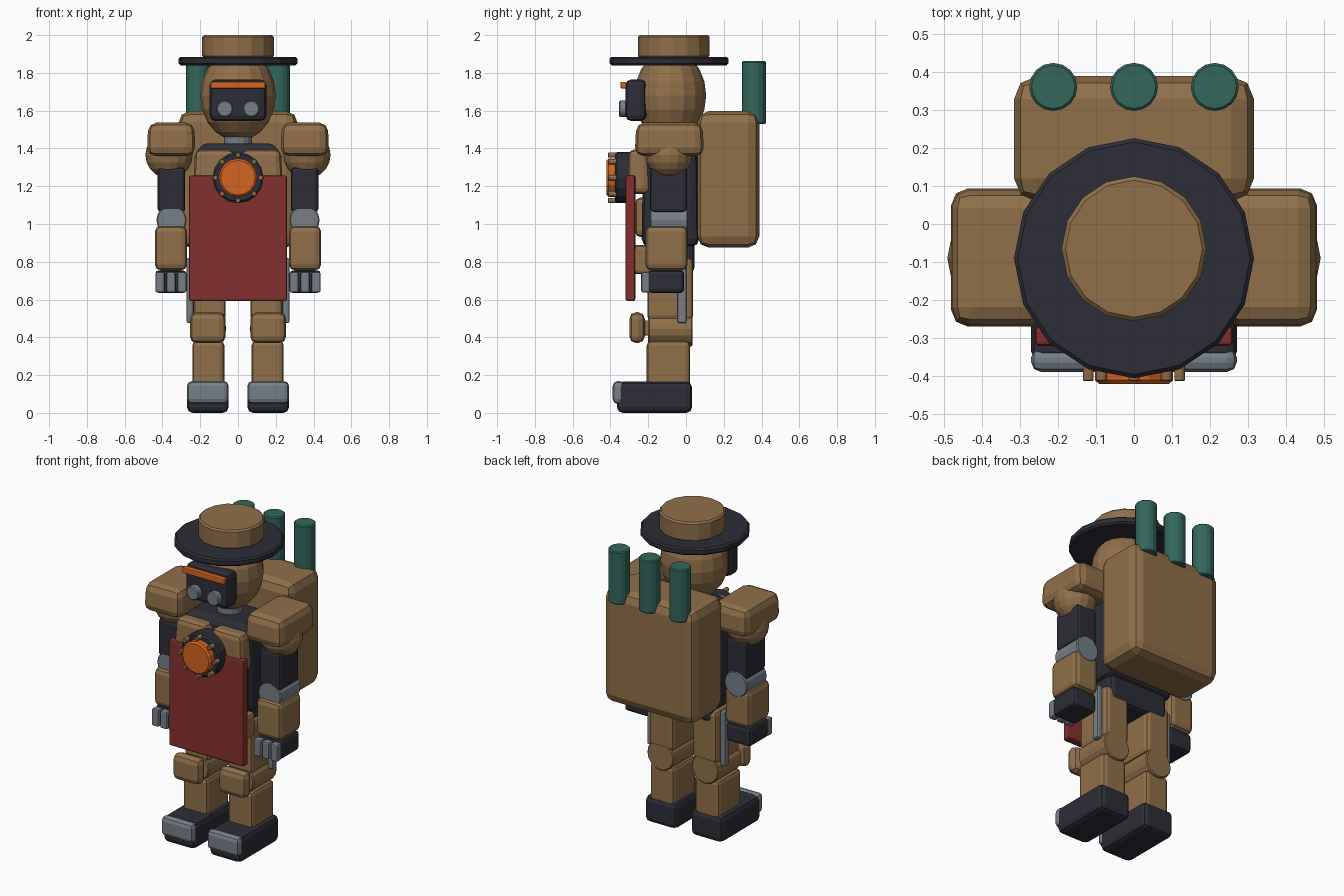
import bpy, bmesh, math
from mathutils import Matrix, Vector

if "Cube" in bpy.data.objects:
    bpy.data.objects.remove(bpy.data.objects["Cube"])


def material(name, r, g, b):
    m = bpy.data.materials.new(name)
    m.use_nodes = True
    m.diffuse_color = (r, g, b, 1)
    m.node_tree.nodes["Principled BSDF"].inputs["Base Color"].default_value = (r, g, b, 1)
    return m


BROWN = material("leather brown", 0.28, 0.16, 0.068)
NAVY = material("dark navy", 0.026, 0.027, 0.038)
RED = material("apron red", 0.23, 0.03, 0.028)
ORANGE = material("glow orange", 0.66, 0.13, 0.014)
GREY = material("steel grey", 0.18, 0.215, 0.245)
GREEN = material("tube green", 0.033, 0.135, 0.105)


def finish(name, bm, mat, bevel=0.0, segments=2):
    mesh = bpy.data.meshes.new(name)
    bm.to_mesh(mesh)
    bm.free()
    mesh.materials.append(mat)
    ob = bpy.data.objects.new(name, mesh)
    bpy.context.collection.objects.link(ob)
    if bevel:
        mod = ob.modifiers.new("Bevel", "BEVEL")
        mod.width = bevel
        mod.segments = segments
        mod.limit_method = "ANGLE"
        mod.angle_limit = math.radians(40)
    return ob


def box(name, mat, x, y, z, bevel=0.02, taper=1.0, side=1):
    """Bevelled box from (min, max) ranges; taper narrows the top."""
    bm = bmesh.new()
    bmesh.ops.create_cube(bm, size=1)
    size = [r[1] - r[0] for r in (x, y, z)]
    mid = Vector([(r[0] + r[1]) / 2 for r in (x, y, z)])
    mid.x *= side
    for v in bm.verts:
        k = taper if v.co.z > 0 else 1
        v.co = mid + Vector((v.co.x * size[0] * k, v.co.y * size[1] * k, v.co.z * size[2]))
    return finish(name, bm, mat, bevel)


def cylinder(name, mat, radius, start, end, axis="Z", centre=(0, 0), sides=16, bevel=0.006):
    """Cylinder along Z (centre = x, y) or along Y (centre = x, z)."""
    bm = bmesh.new()
    bmesh.ops.create_cone(bm, cap_ends=True, segments=sides, radius1=radius,
                          radius2=radius, depth=end - start)
    mid = (start + end) / 2
    if axis == "Y":
        place = Matrix.Translation((centre[0], mid, centre[1])) @ Matrix.Rotation(math.pi / 2, 4, "X")
    else:
        place = Matrix.Translation((centre[0], centre[1], mid))
    bm.transform(place)
    return finish(name, bm, mat, bevel, 1)


def ball(name, mat, centre, radii):
    bm = bmesh.new()
    bmesh.ops.create_uvsphere(bm, u_segments=16, v_segments=10, radius=1)
    bm.transform(Matrix.Translation(centre) @ Matrix.Diagonal((*radii, 1)))
    return finish(name, bm, mat)


# Head and hat
ball("head", BROWN, (0, -0.083, 1.68), (0.2, 0.19, 0.24))
cylinder("hat_brim", NAVY, 0.315, 1.84, 1.885, centre=(0, -0.09), bevel=0.01)
cylinder("hat_crown", BROWN, 0.19, 1.88, 2.0, centre=(0, -0.065), bevel=0.01)
cylinder("neck", GREY, 0.075, 1.38, 1.5, centre=(0, -0.08))

# Face mask
box("visor", NAVY, (-0.15, 0.15), (-0.32, -0.21), (1.545, 1.765), 0.03)
box("visor_strip", ORANGE, (-0.145, 0.145), (-0.347, -0.315), (1.717, 1.753), 0.006)

# Torso
box("torso", NAVY, (-0.24, 0.24), (-0.235, 0.07), (0.88, 1.4), 0.04, 0.95)
box("collar", NAVY, (-0.23, 0.23), (-0.24, 0.06), (1.37, 1.425), 0.015, 0.8)
box("pelvis", NAVY, (-0.21, 0.21), (-0.2, 0.045), (0.74, 0.92), 0.03)
box("belly_plate", BROWN, (-0.16, 0.16), (-0.27, -0.2), (0.93, 1.14), 0.03)
box("apron", RED, (-0.26, 0.26), (-0.32, -0.268), (0.592, 1.257), 0.012)

# Chest lamp with its ring of bolts
cylinder("lamp_housing", NAVY, 0.135, -0.375, -0.27, "Y", (0, 1.245), bevel=0.01)
cylinder("lamp_lens", ORANGE, 0.102, -0.42, -0.36, "Y", (0, 1.245), bevel=0.01)
for i in range(8):
    a = i * math.pi / 4
    cylinder("lamp_bolt", BROWN, 0.015, -0.412, -0.365, "Y",
             (0.12 * math.cos(a), 1.245 + 0.12 * math.sin(a)), 8, 0.003)

# Backpack
box("backpack", BROWN, (-0.315, 0.315), (0.06, 0.388), (0.875, 1.597), 0.06)
for x in (-0.212, 0, 0.212):
    cylinder("backpack_tube", GREEN, 0.063, 1.53, 1.862, centre=(x, 0.36))

# Paired parts
for s, label in ((1, "left_"), (-1, "right_")):
    def part(name, mat, x, y, z, bevel=0.02, taper=1.0):
        box(label + name, mat, x, y, z, bevel, taper, s)

    cylinder(label + "eye", GREY, 0.044, -0.355, -0.3, "Y", (s * 0.07, 1.61))
    part("chest_plate", BROWN, (0.008, 0.24), (-0.31, -0.19), (1.16, 1.395), 0.03, 0.88)

    # Arm
    part("shoulder_pad", BROWN, (0.225, 0.482), (-0.272, 0.096), (1.36, 1.537), 0.045, 0.95)
    ball(label + "shoulder_joint", BROWN, (s * 0.365, -0.09, 1.365), (0.125, 0.125, 0.125))
    part("upper_arm", NAVY, (0.28, 0.425), (-0.19, 0.005), (1.06, 1.3))
    cylinder(label + "elbow", GREY, 0.08, -0.19, 0.01, "Y", (s * 0.352, 1.02))
    part("forearm", BROWN, (0.27, 0.44), (-0.215, 0.008), (0.755, 0.99), 0.03)
    part("hand", NAVY, (0.272, 0.438), (-0.2, -0.01), (0.635, 0.755))
    for i in range(3):
        x = 0.297 + i * 0.058
        part("finger", GREY, (x - 0.024, x + 0.024), (-0.237, -0.19), (0.637, 0.745), 0.01)

    # Belt gear
    part("pouch", BROWN, (0.11, 0.25), (-0.3, -0.18), (0.735, 0.888))
    part("hip_rod", GREY, (0.235, 0.272), (-0.045, 0.002), (0.475, 0.82), 0.01)

    # Leg
    part("thigh", BROWN, (0.065, 0.235), (-0.205, 0.038), (0.49, 0.82), 0.025)
    cylinder(label + "knee", BROWN, 0.093, -0.2, 0.035, "Y", (s * 0.155, 0.445))
    part("knee_pad", BROWN, (0.065, 0.255), (-0.3, -0.218), (0.37, 0.533), 0.035)
    part("knee_mount", BROWN, (0.11, 0.2), (-0.23, -0.19), (0.41, 0.49), 0.005)
    part("shin", BROWN, (0.072, 0.242), (-0.208, 0.022), (0.13, 0.382), 0.025)
    part("boot", NAVY, (0.05, 0.27), (-0.365, 0.032), (0.0, 0.165), 0.03)
    part("toe_cap", GREY, (0.05, 0.27), (-0.388, -0.325), (0.048, 0.168), 0.025)
